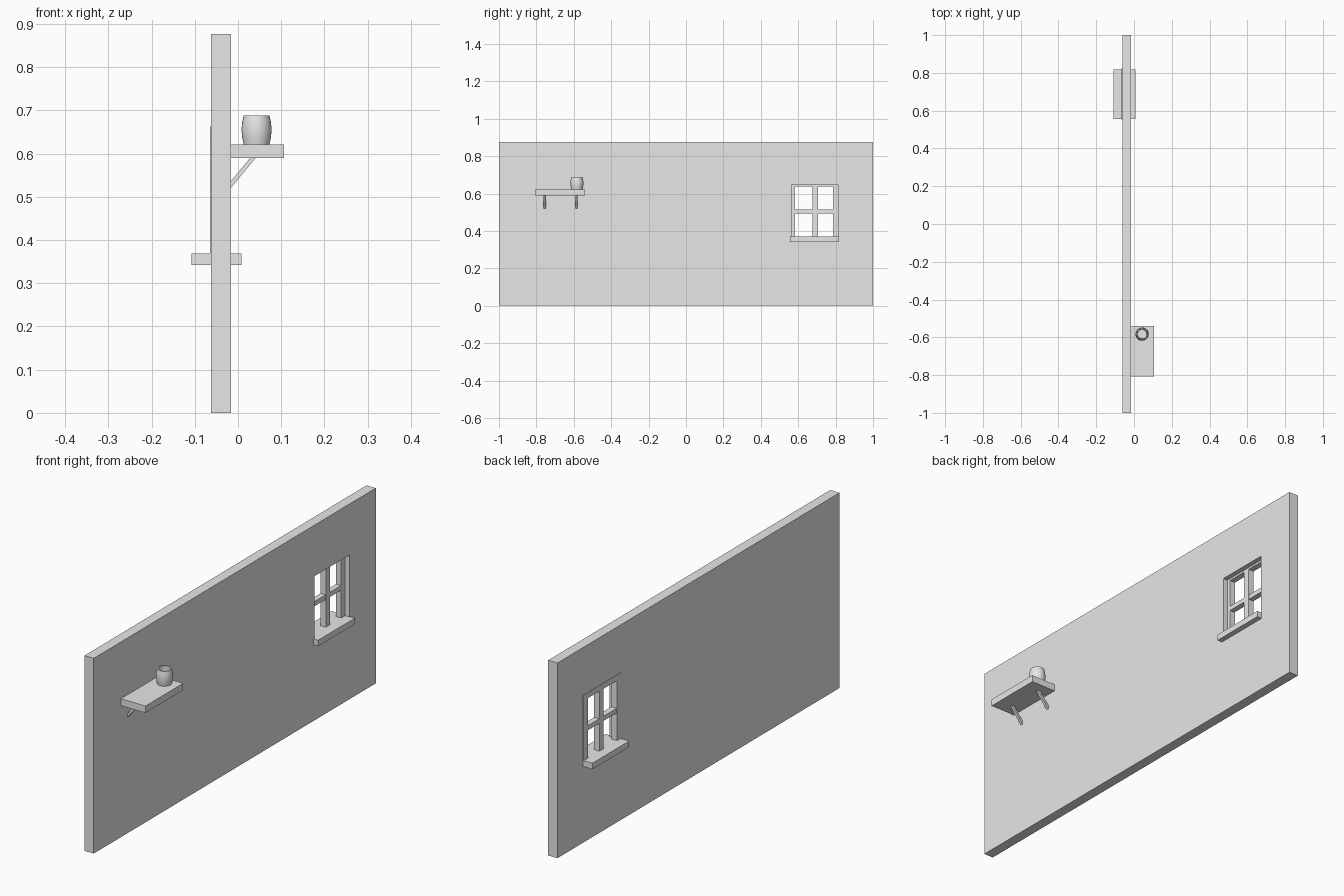
import bpy, bmesh
from math import pi
from mathutils import Vector

default = bpy.data.objects.get("Cube")
if default:
    bpy.data.objects.remove(default)

grey = bpy.data.materials.new("plain_grey")
grey.use_nodes = True
grey.diffuse_color = (0.8, 0.8, 0.8, 1)
grey.node_tree.nodes["Principled BSDF"].inputs["Base Color"].default_value = grey.diffuse_color


def finish(name, bm):
    mesh = bpy.data.meshes.new(name)
    bm.to_mesh(mesh)
    bm.free()
    mesh.materials.append(grey)
    obj = bpy.data.objects.new(name, mesh)
    bpy.context.collection.objects.link(obj)
    return obj


def box(name, x, y, z):
    """Box from (min, max) pairs along each axis."""
    bm = bmesh.new()
    bmesh.ops.create_cube(bm, size=1)
    for v in bm.verts:
        v.co = [r[0] if c < 0 else r[1] for c, r in zip(v.co, (x, y, z))]
    return finish(name, bm)


# Wall with a window opening
wall = box("wall", (-0.062, -0.016), (-1, 1), (0, 0.876))
cutter = box("window_cutter", (-0.2, 0.2), (0.567, 0.813), (0.355, 0.647))
cutter.hide_render = True
cutter.hide_viewport = True
cutter.display_type = 'WIRE'
cut = wall.modifiers.new("window_opening", 'BOOLEAN')
cut.operation = 'DIFFERENCE'
cut.solver = 'EXACT'
cut.object = cutter

# Window sill, frame and glazing bars
box("window_sill", (-0.108, 0.008), (0.557, 0.818), (0.342, 0.369))
depth = (-0.065, -0.038)
box("window_jamb_right", depth, (0.557, 0.583), (0.369, 0.64))
box("window_jamb_left", depth, (0.786, 0.82), (0.369, 0.64))
box("window_lintel", depth, (0.553, 0.822), (0.638, 0.662))
box("window_mullion", depth, (0.677, 0.706), (0.369, 0.64))
box("window_crossbar", (-0.064, -0.039), (0.58, 0.79), (0.493, 0.514))

# Shelf board
box("shelf_board", (-0.016, 0.106), (-0.807, -0.54), (0.59, 0.621))

# Slanted struts under the shelf
for side, y in (("right", -0.755), ("left", -0.586)):
    start, end = Vector((-0.02, y, 0.524)), Vector((0.042, y, 0.599))
    along = (end - start).normalized()
    across = along.cross(Vector((0, 1, 0))) * 0.005
    wide = Vector((0, 0.006, 0))
    bm = bmesh.new()
    base = [bm.verts.new(start + across * a + wide * b)
            for a, b in ((-1, -1), (1, -1), (1, 1), (-1, 1))]
    face = bm.faces.new(base)
    side_faces = bmesh.ops.extrude_face_region(bm, geom=[face], use_keep_orig=True)
    moved = [g for g in side_faces["geom"] if isinstance(g, bmesh.types.BMVert)]
    bmesh.ops.translate(bm, verts=moved, vec=end - start)
    bmesh.ops.recalc_face_normals(bm, faces=bm.faces)
    finish("shelf_strut_" + side, bm)

# Hollow barrel-shaped cup, lathed from a profile
profile = [(0, 0), (0.03, 0), (0.033, 0.015), (0.035, 0.034), (0.033, 0.053),
           (0.03, 0.067), (0.025, 0.067), (0.027, 0.035), (0.024, 0.012), (0, 0.012)]
bm = bmesh.new()
points = [bm.verts.new((r, 0, z)) for r, z in profile]
edges = [bm.edges.new(pair) for pair in zip(points, points[1:])]
bmesh.ops.spin(bm, geom=points + edges, cent=(0, 0, 0), axis=(0, 0, 1),
               angle=2 * pi, steps=32, use_merge=False)
bmesh.ops.remove_doubles(bm, verts=bm.verts, dist=0.0002)
bmesh.ops.recalc_face_normals(bm, faces=bm.faces)
cup = finish("cup", bm)
cup.location = (0.043, -0.583, 0.621)
bpy.ops.object.select_all(action='DESELECT')
cup.select_set(True)
bpy.context.view_layer.objects.active = cup
bpy.ops.object.shade_smooth_by_angle()
